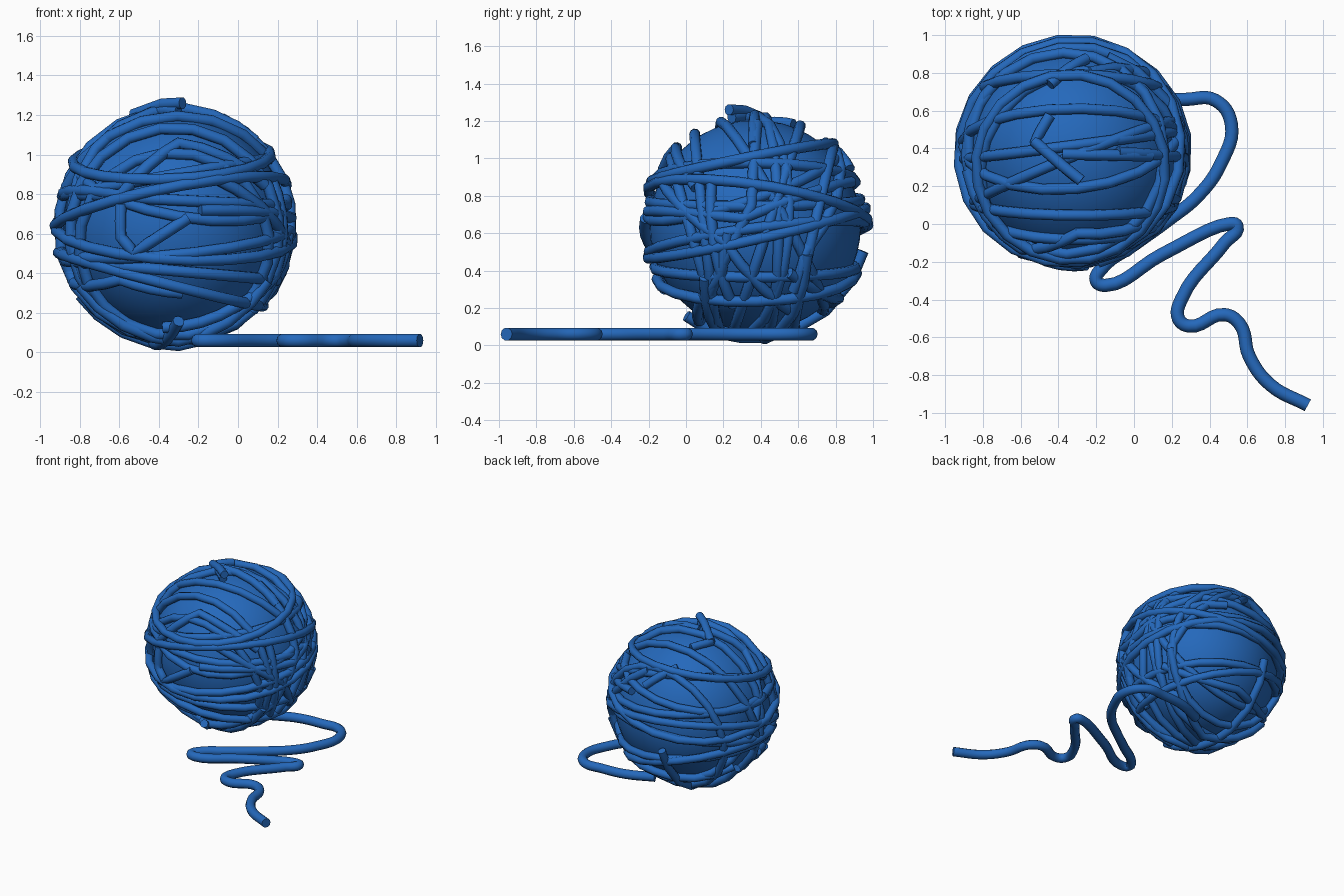
import bpy, math, random
from mathutils import Vector

if "Cube" in bpy.data.objects:
    bpy.data.objects.remove(bpy.data.objects["Cube"])

random.seed(4)
C = Vector((-0.32, 0.37, 0.64))      # ball centre
CORE, R_MIN, R_MAX = 0.565, 0.58, 0.61

blue = bpy.data.materials.new("blue_yarn")
blue.diffuse_color = (0.018, 0.14, 0.5, 1)
blue.use_nodes = True
blue.node_tree.nodes["Principled BSDF"].inputs["Base Color"].default_value = blue.diffuse_color


def on_ball(view, a, b):
    """Direction from the ball centre of a point seen in a front, back, right, top or below view."""
    if view in 'fk':
        u, v = a - C.x, b - C.z
    elif view == 'r':
        u, v = a - C.y, b - C.z
    else:
        u, v = a - C.x, b - C.y
    u, v = u / 0.61, v / 0.61
    m = math.hypot(u, v)
    if m > 0.99:
        u, v = u / m * 0.99, v / m * 0.99
    w = math.sqrt(1 - u * u - v * v)
    return {'f': Vector((u, -w, v)), 'k': Vector((u, w, v)), 'r': Vector((w, u, v)),
            't': Vector((u, v, w)), 'b': Vector((u, v, -w))}[view]


def circle_path(view, pts, radius, n=20):
    """Full wrap: the circle on the ball through three seen points."""
    p, q, r = (on_ball(view, *t) for t in pts)
    nrm = (q - p).cross(r - p).normalized()
    mid = nrm * p.dot(nrm)
    e1 = p - mid
    e2 = nrm.cross(e1)
    return [C + radius * (mid + e1 * math.cos(t) + e2 * math.sin(t))
            for t in (2 * math.pi * i / n for i in range(n))]


def arc_path(view, pts, radius, n=4):
    """Open strand lying on the ball through the seen points."""
    d = [on_ball(view, *t) for t in pts]
    out = [C + d[0] * radius]
    for p, q in zip(d, d[1:]):
        out += [C + p.lerp(q, i / n).normalized() * radius for i in range(1, n + 1)]
    return out


def tube(name, paths, thick, kind='POLY'):
    """Round yarn along a set of (points, closed) paths."""
    cu = bpy.data.curves.new(name, 'CURVE')
    cu.dimensions = '3D'
    cu.bevel_depth = thick
    cu.bevel_resolution = 3
    cu.resolution_u = 6
    cu.use_fill_caps = True
    for pts, closed in paths:
        s = cu.splines.new(kind)
        if kind == 'BEZIER':
            s.bezier_points.add(len(pts) - 1)
            for bp, p in zip(s.bezier_points, pts):
                bp.co = p
                bp.handle_left_type = bp.handle_right_type = 'AUTO'
        else:
            s.points.add(len(pts) - 1)
            for sp, p in zip(s.points, pts):
                sp.co = (*p, 1)
        s.use_cyclic_u = closed
    ob = bpy.data.objects.new(name, cu)
    bpy.context.collection.objects.link(ob)
    bpy.ops.object.select_all(action='DESELECT')
    ob.select_set(True)
    bpy.context.view_layer.objects.active = ob
    bpy.ops.object.convert(target='MESH')
    ob = bpy.context.object
    ob.name = name
    bpy.ops.object.shade_smooth_by_angle(angle=math.radians(40))
    ob.data.materials.clear()
    ob.data.materials.append(blue)


# Solid core of the ball
bpy.ops.mesh.primitive_uv_sphere_add(segments=48, ring_count=24, radius=CORE, location=C)
core = bpy.context.object
core.name = "ball_core"
core.data.materials.append(blue)
bpy.ops.object.shade_smooth()

# Wraps all the way around the ball, each from three points in a view
front = [((-.8, .82), (-.2, .93), (.2, 1.01)), ((-.9, .81), (-.4, .78), (.24, .75)),
         ((-.85, .48), (-.3, .49), (.26, .6)), ((-.78, .35), (-.82, .6), (-.4, 1.02)),
         ((-.88, .98), (-.45, .72), (.2, .7)), ((-.7, 1.0), (-.3, 1.15), (.1, .95))]
right = [((-.22, .9), (.3, 1.0), (.8, 1.1)), ((-.22, .46), (.3, .55), (.95, .72)),
         ((-.15, .3), (.3, .23), (.9, .34)), ((.45, 1.2), (.55, .9), (.5, .3))]
top = [((-.82, .75), (-.3, .8), (.2, .73)), ((-.88, .5), (-.3, .62), (.25, .5)),
       ((-.87, .35), (-.3, .42), (.15, .48)), ((-.8, .25), (-.3, .18), (.1, .3))]
back = [((-.85, .45), (-.3, .4), (.22, .35)), ((-.85, .6), (-.3, .66), (.25, .85))]
wraps = []
for view, group in (('f', front), ('r', right), ('t', top), ('k', back)):
    for pts in group:
        wraps.append((circle_path(view, pts, random.uniform(R_MIN, R_MAX)), True))
tube("yarn_wraps", wraps, 0.029)

# Shorter strands and loose ends
ends = [('f', [(-.88, .32), (-.6, .36), (-.28, .29)]),
        ('f', [(-.6, .75), (-.6, .58), (-.53, .5), (-.25, .68)]),
        ('f', [(-.38, .11), (0, .22), (.2, .38), (.27, .6)]),
        ('f', [(-.9, .81), (-.6, .8), (-.3, 1.07), (.15, .85)]),
        ('t', [(-.3, .24), (-.53, .44), (-.45, .58)]),
        ('t', [(-.45, .75), (-.25, .89)]),
        ('t', [(-.38, .37), (.1, .36)]),
        ('k', [(-.8, .3), (-.3, .24), (.2, .38)]),
        ('b', [(-.8, .5), (-.3, .42), (.2, .65)]),
        ('b', [(-.45, .95), (-.42, .4), (-.3, 0)]),
        ('b', [(-.8, .15), (-.3, .2), (.15, .1)]),
        ('r', [(-.22, .72), (.3, .68), (.9, .88)]),
        ('r', [(.13, .9), (.15, .5), (.25, .2)]),
        ('r', [(-.15, .9), (.2, .55), (.6, .15)]),
        ('r', [(.1, .2), (.35, .75), (.38, 1.2)]),
        ('r', [(.82, 1.05), (.65, .5), (.58, .28)])]
loose = [(arc_path(v, p, 0.607 if v == 'b' else 0.592), False) for v, p in ends]
loose.append(([Vector((-.53, .44, 1.2)), Vector((-.38, .31, 1.255)), Vector((-.28, .23, 1.26))], False))
tube("loose_ends", loose, 0.03)

# Tail trailing along the ground
tail = [(-.12, .56), (.08, .64), (.28, .66), (.43, .655), (.515, .53), (.46, .32), (.34, .15), (.18, .02),
        (0, -.11), (-.17, -.235), (-.2, -.3), (-.15, -.325), (.15, -.16), (.5, .0), (.545, -.01),
        (.48, -.1), (.25, -.4), (.235, -.5), (.29, -.54), (.48, -.48), (.56, -.53), (.61, -.7),
        (.72, -.85), (.92, -.96)]
tube("yarn_tail", [([Vector((x, y, 0.06)) for x, y in tail], False)], 0.035, 'BEZIER')
